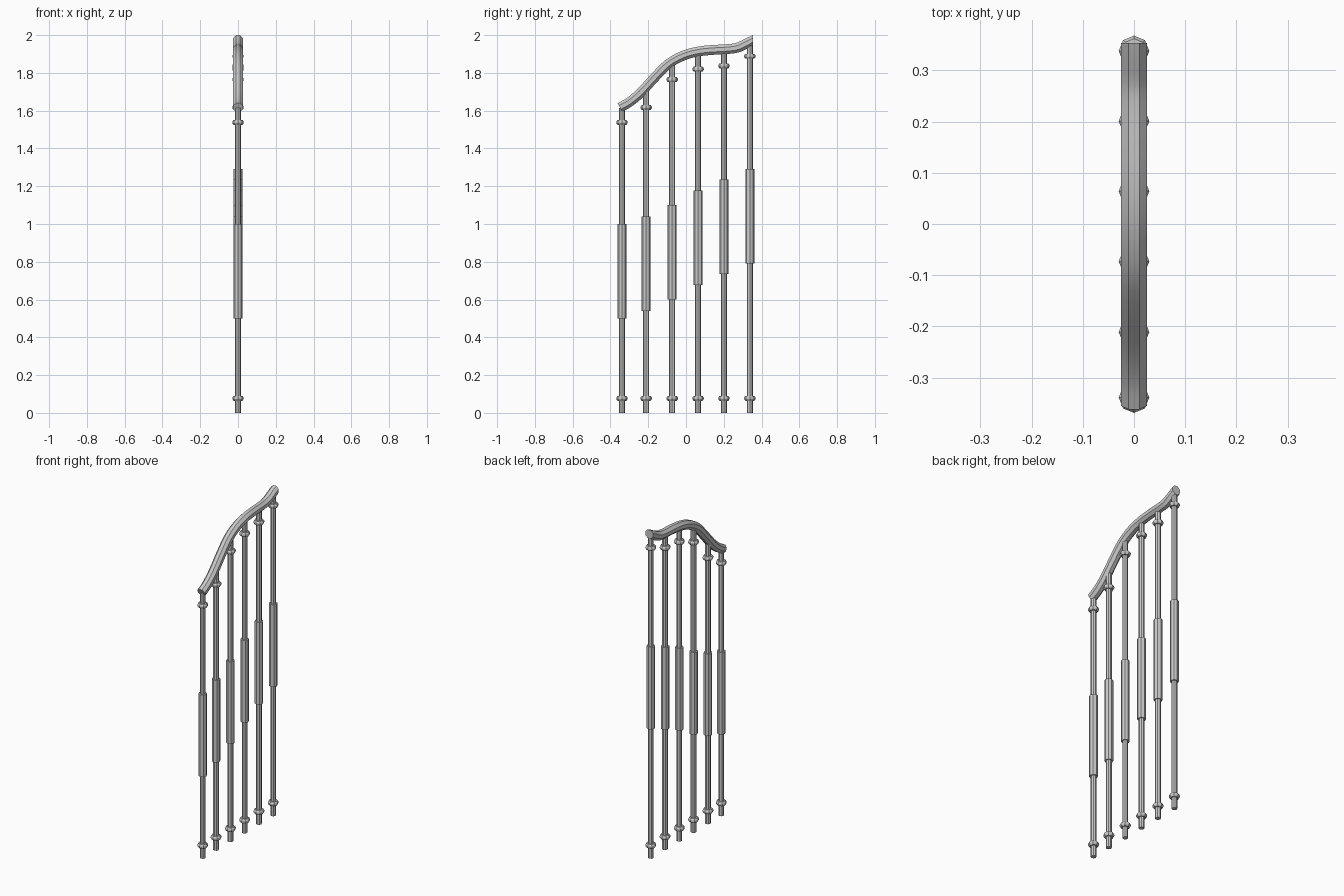
import bpy, bmesh, math
from mathutils import Vector

if "Cube" in bpy.data.objects:
    bpy.data.objects.remove(bpy.data.objects["Cube"])

SIDES = 8

def finish(bm, name):
    bmesh.ops.recalc_face_normals(bm, faces=bm.faces)
    me = bpy.data.meshes.new(name)
    bm.to_mesh(me)
    bm.free()
    ob = bpy.data.objects.new(name, me)
    bpy.context.collection.objects.link(ob)
    return ob

def skin(bm, rings):
    for a, b in zip(rings, rings[1:]):
        for i in range(SIDES):
            j = (i + 1) % SIDES
            bm.faces.new((a[i], a[j], b[j], b[i]))
    bm.faces.new(rings[0][::-1])
    bm.faces.new(rings[-1])

def lathe(name, profile, y):
    bm = bmesh.new()
    rings = [[bm.verts.new((r * math.cos(i * math.tau / SIDES),
                            y + r * math.sin(i * math.tau / SIDES), z))
              for i in range(SIDES)] for r, z in profile]
    skin(bm, rings)
    return finish(bm, name)

def collar(z):
    return [(0.016, z - 0.013), (0.024, z - 0.013), (0.030, z - 0.004),
            (0.030, z + 0.004), (0.024, z + 0.013), (0.016, z + 0.013)]

# Balusters: y, sleeve bottom, upper collar height, top inside the rail
bars = [(-0.339, 0.50, 1.538, 1.615), (-0.211, 0.54, 1.617, 1.725),
        (-0.073, 0.60, 1.765, 1.862), (0.064, 0.677, 1.820, 1.912),
        (0.201, 0.735, 1.837, 1.925), (0.338, 0.79, 1.888, 1.965)]
for n, (y, s, c, top) in enumerate(bars, 1):
    profile = ([(0.016, 0)] + collar(0.077)
               + [(0.016, s), (0.024, s), (0.024, s + 0.5), (0.016, s + 0.5)]
               + collar(c) + [(0.016, top)])
    lathe(f"baluster_{n}", profile, y)

# Curved handrail: octagon swept along a smooth path in the y-z plane
pts = [Vector((0, y, z)) for y, z in [
    (-0.350, 1.617), (-0.300, 1.645), (-0.240, 1.695), (-0.160, 1.782),
    (-0.090, 1.850), (-0.010, 1.893), (0.070, 1.914), (0.150, 1.922),
    (0.220, 1.926), (0.280, 1.936), (0.354, 1.974)]]
ext = [2 * pts[0] - pts[1]] + pts + [2 * pts[-1] - pts[-2]]
path = []
for a, b, c, d in zip(ext, ext[1:], ext[2:], ext[3:]):
    for k in range(3):
        t = k / 3
        path.append(0.5 * (2 * b + (c - a) * t + (2 * a - 5 * b + 4 * c - d) * t**2
                           + (3 * b - a - 3 * c + d) * t**3))
path.append(pts[-1])
bm = bmesh.new()
rings = []
for i, p in enumerate(path):
    t = (path[min(i + 1, len(path) - 1)] - path[max(i - 1, 0)]).normalized()
    up = Vector((0, -t.z, t.y))
    if i == len(path) - 1:
        up = Vector((0, 0, 1))  # upright end cut
    ring = []
    for k in range(SIDES):
        ang = (k + 0.5) * math.tau / SIDES
        ring.append(bm.verts.new(p + 0.028 * (Vector((math.cos(ang), 0, 0)) + up * math.sin(ang))))
    rings.append(ring)
skin(bm, rings)
rail = finish(bm, "handrail")
bpy.context.view_layer.objects.active = rail
rail.select_set(True)
bpy.ops.object.shade_smooth_by_angle()
